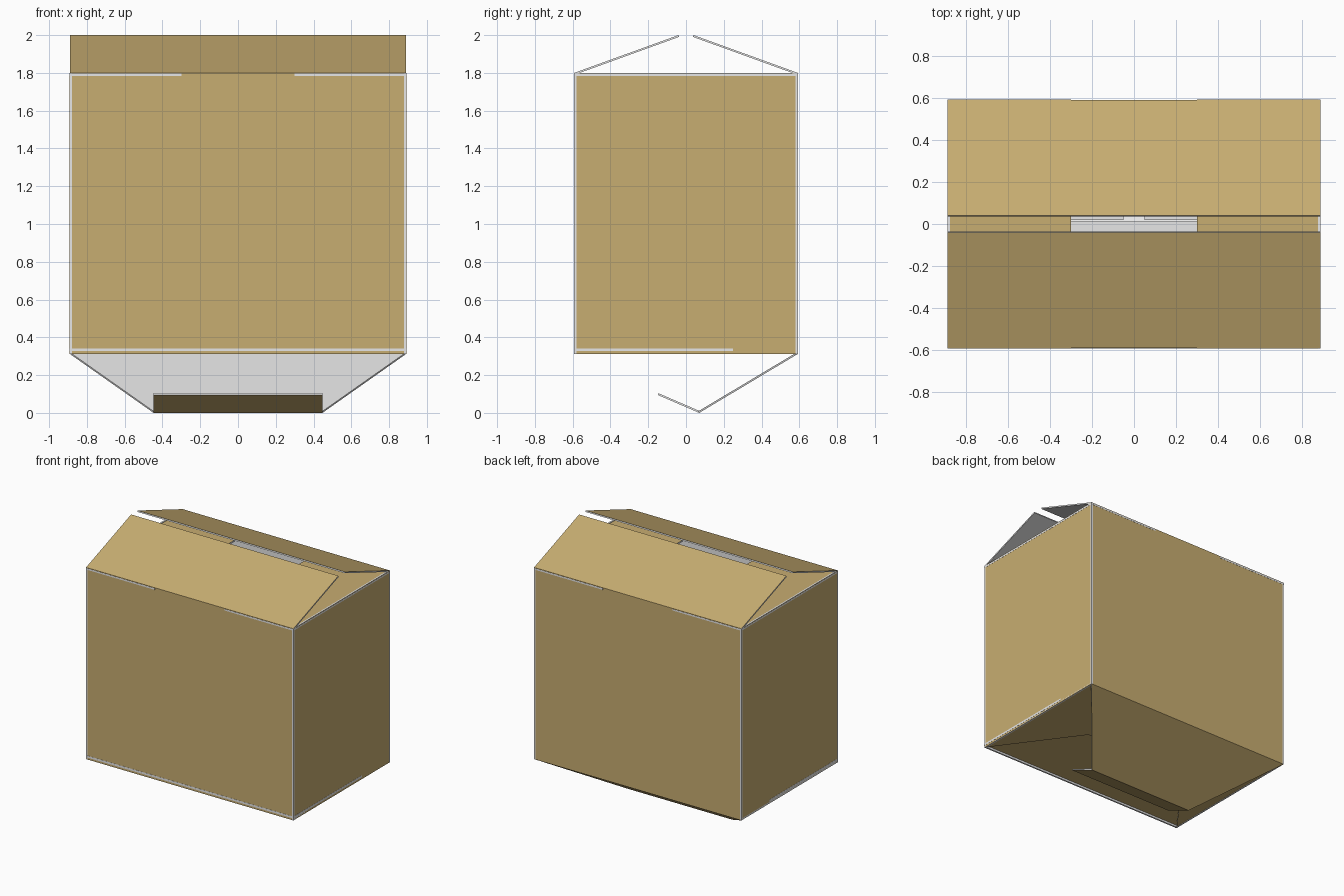
import bpy, bmesh
from mathutils import Vector

if "Cube" in bpy.data.objects:
    bpy.data.objects.remove(bpy.data.objects["Cube"])


def material(name, rgb):
    m = bpy.data.materials.new(name)
    m.diffuse_color = (*rgb, 1)
    m.use_nodes = True
    m.node_tree.nodes["Principled BSDF"].inputs["Base Color"].default_value = m.diffuse_color
    return m


BROWN = material("cardboard_brown", (0.576, 0.419, 0.166))
GREY = material("liner_grey", (0.8, 0.8, 0.8))
CENTRE = Vector((0, 0, 1))


def panel(name, outline, t=0.012):
    """Board whose outer face follows the outline; it thickens toward the box centre."""
    bm = bmesh.new()
    outer = bm.faces.new([bm.verts.new(p) for p in outline])
    outer.normal_update()
    if outer.normal.dot(outer.calc_center_median() - CENTRE) < 0:
        outer.normal_flip()
        outer.normal_update()
    n = outer.normal.copy()
    base = list(outer.verts)
    top = [bm.verts.new(v.co - n * t) for v in base]
    bm.faces.new(top[::-1])
    k = len(base)
    for i in range(k):
        j = (i + 1) % k
        bm.faces.new((base[j], base[i], top[i], top[j]))
    # brown outside, grey on the inside and the cut edges
    for f in bm.faces:
        f.material_index = 1
    outer.material_index = 0
    me = bpy.data.meshes.new(name)
    bm.to_mesh(me)
    bm.free()
    me.materials.append(BROWN)
    me.materials.append(GREY)
    ob = bpy.data.objects.new(name, me)
    bpy.context.collection.objects.link(ob)


X, Y, E = 0.89, 0.592, 0.001   # half width, half depth, tiny edge overhang
Z0, Z1 = 0.312, 1.8            # wall bottom and top

# walls and slanted top flaps, front and back
for s, side in ((-1, "front"), (1, "back")):
    y, x = s * Y, X + E
    panel(side + "_wall", [(-x, y, Z0), (x, y, Z0), (x, y, Z1), (-x, y, Z1)])
    panel(side + "_top_flap", [(-X, y, Z1), (X, y, Z1),
                               (X, s * 0.04, 2.0), (-X, s * 0.04, 2.0)], 0.01)

# side walls, flat top flaps and notched bottom flaps
for s, side in ((-1, "left"), (1, "right")):
    x, y = s * X, Y + E
    panel(side + "_wall", [(x, -y, Z0), (x, y, Z0), (x, y, Z1), (x, -y, Z1)])
    xe = s * (X + E)
    panel(side + "_top_flap", [(xe, -y, 1.796), (xe, y, 1.796),
                               (s * 0.3, y, 1.796), (s * 0.3, -y, 1.796)])
    zb = Z0 + 0.001
    panel(side + "_bottom_flap", [(x, -Y, zb), (s * 0.44, 0.02, zb), (s * 0.05, 0.02, zb),
                                  (s * 0.05, Y - 0.02, zb), (x, Y - 0.005, zb)])

# front bottom flap with a slot for the tab
x, zf, slot = X + E, 0.327, 0.46
panel("front_bottom_flap", [(-x, -Y - E, zf), (x, -Y - E, zf), (x, 0.25, zf), (slot, 0.25, zf),
                            (slot, 0.012, zf), (-slot, 0.012, zf), (-slot, 0.25, zf),
                            (-x, 0.25, zf)], 0.015)

# hanging back bottom flap and its locking tab
w = 0.447
panel("back_bottom_flap", [(-X, Y, Z0), (X, Y, Z0), (w, 0.07, 0.0), (-w, 0.07, 0.0)], 0.01)
panel("locking_tab", [(-w, 0.07, 0.0), (w, 0.07, 0.0), (w, -0.15, 0.095), (-w, -0.15, 0.095)], 0.01)
